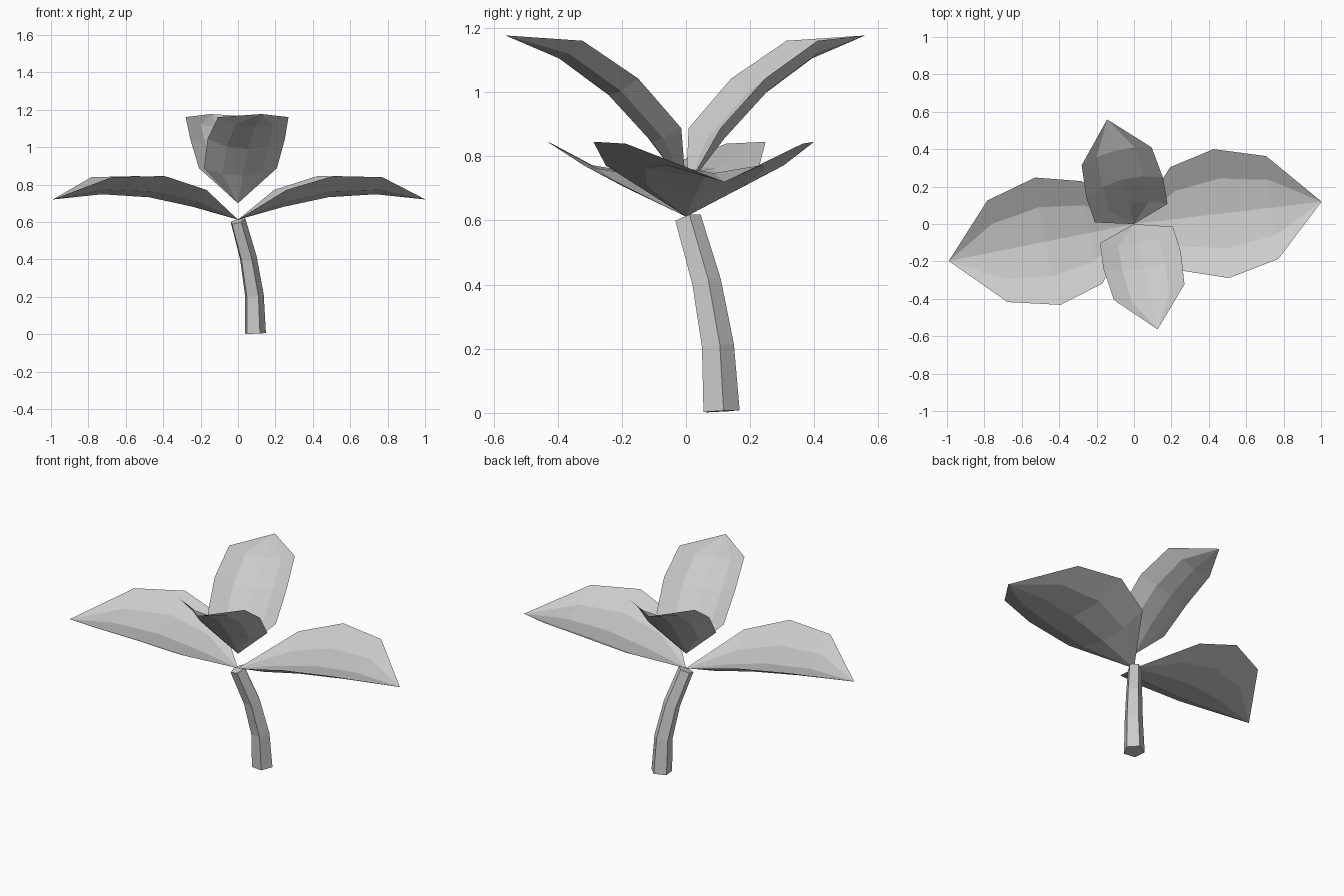
import bpy, bmesh, math
from mathutils import Vector

if "Cube" in bpy.data.objects:
    bpy.data.objects.remove(bpy.data.objects["Cube"])

grey = bpy.data.materials.new("plain_grey")
grey.diffuse_color = (0.6, 0.6, 0.6, 1)
grey.use_nodes = True
grey.node_tree.nodes["Principled BSDF"].inputs["Base Color"].default_value = grey.diffuse_color


def make_object(name, bm):
    mesh = bpy.data.meshes.new(name)
    bm.to_mesh(mesh)
    bm.free()
    mesh.materials.append(grey)
    obj = bpy.data.objects.new(name, mesh)
    bpy.context.collection.objects.link(obj)
    return obj


def leaf(name, rib, widths, azimuth):
    """Thin cupped leaf: rib is (distance, height), widths are half widths."""
    a = math.radians(azimuth)
    out = Vector((math.cos(a), math.sin(a), 0))
    side = Vector((-math.sin(a), math.cos(a), 0))
    up = Vector((0, 0, 1))
    # cross-section: (sideways, lift) as fractions of the half width
    section = [(-1, 0.33), (-0.54, 0.088), (0, 0), (0.54, 0.088), (1, 0.33)]
    bm = bmesh.new()
    rows = []
    for i, (r, z) in enumerate(rib):
        r0, z0 = rib[max(i - 1, 0)]
        r1, z1 = rib[min(i + 1, len(rib) - 1)]
        normal = (up * (r1 - r0) - out * (z1 - z0)).normalized()
        centre = out * r + up * z
        rows.append([bm.verts.new(centre + (side * s + normal * h) * widths[i])
                     for s, h in section])
    for a_row, b_row in zip(rows, rows[1:]):
        for j in range(4):
            bm.faces.new((a_row[j], b_row[j], b_row[j + 1], a_row[j + 1]))
    # close the base and the tip to single points
    bmesh.ops.remove_doubles(bm, verts=bm.verts, dist=0.0005)
    return make_object(name, bm)


# wide spreading leaves
wide_rib = [(0.0, 0.612), (0.25, 0.682), (0.485, 0.732), (0.742, 0.748), (1.01, 0.72)]
wide_widths = [0, 0.279, 0.347, 0.277, 0]
leaf("wide_leaf_right", wide_rib, wide_widths, 6.8)
leaf("wide_leaf_left", wide_rib, wide_widths, 191.3)

# narrow upright leaves
tall_rib = [(0.0, 0.70), (0.11, 0.845), (0.246, 0.99), (0.405, 1.105), (0.577, 1.177)]
tall_widths = [0, 0.20, 0.212, 0.193, 0]
leaf("upright_leaf_front", tall_rib, tall_widths, -77.4)
leaf("upright_leaf_back", tall_rib, tall_widths, 104.4)

# curved five-sided stem, rings square to the path
path = [Vector(p) for p in ((0.09, 0.108, 0.005), (0.085, 0.097, 0.208),
                            (0.053, 0.062, 0.405), (-0.002, 0.004, 0.605))]
radii = [0.060, 0.053, 0.047, 0.042]
bm = bmesh.new()
rings = []
for i, (p, rad) in enumerate(zip(path, radii)):
    t = path[min(i + 1, 3)] - path[max(i - 1, 0)]
    ring = []
    for k in range(5):
        a = math.radians(9 + 72 * k)
        x, y = rad * math.cos(a), rad * math.sin(a)
        ring.append(bm.verts.new(p + Vector((x, y, -(x * t.x + y * t.y) / t.z))))
    rings.append(ring)
for lo, hi in zip(rings, rings[1:]):
    for k in range(5):
        n = (k + 1) % 5
        bm.faces.new((lo[k], lo[n], hi[n], hi[k]))
bm.faces.new(rings[0][::-1])
bm.faces.new(rings[-1])
make_object("stem", bm)
